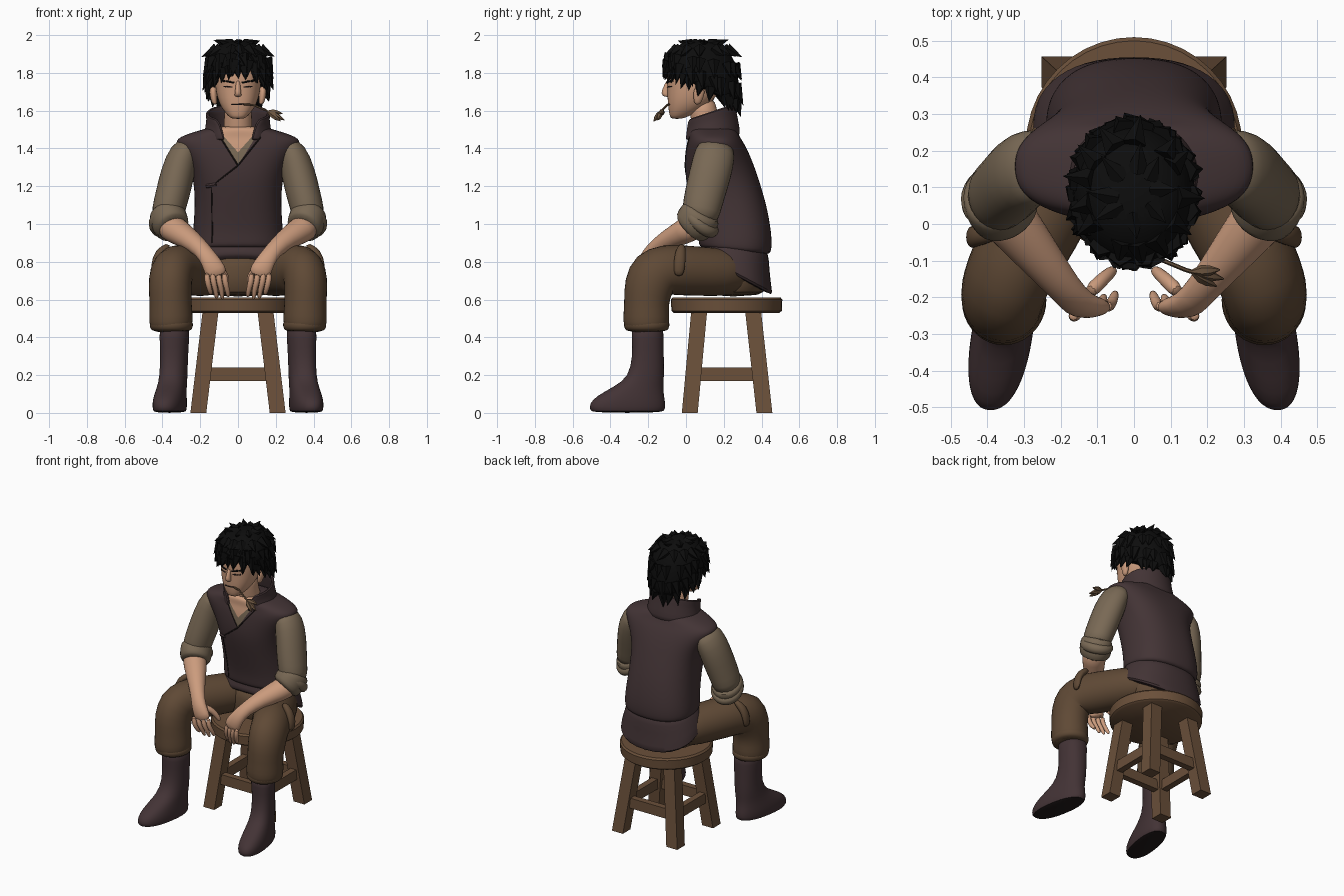
import bpy, bmesh, math, random
from mathutils import Vector, Matrix
from mathutils.bvhtree import BVHTree

if "Cube" in bpy.data.objects:
    bpy.data.objects.remove(bpy.data.objects["Cube"])
random.seed(4)

def material(name, *c):
    m = bpy.data.materials.new(name)
    m.diffuse_color = (*c, 1)
    m.use_nodes = True
    m.node_tree.nodes["Principled BSDF"].inputs["Base Color"].default_value = m.diffuse_color
    return m
VEST = material("dark plum cloth", .056, .034, .036)
BOOT = material("boot leather", .056, .033, .036)
SLEEVE = material("grey tan linen", .19, .14, .09)
PANTS = material("brown cloth", .115, .067, .036)
SKIN = material("skin", .60, .33, .205)
HAIR = material("black hair", .004, .004, .004)
WOOD = material("stool wood", .145, .08, .042)
DARK = material("dark line", .015, .01, .01)
STRAW = material("dry straw", .15, .09, .05)

def add_object(name, bm, mats, mirror=False, sub=0, thick=0):
    """Turn a bmesh into an object and bake its modifiers."""
    bmesh.ops.recalc_face_normals(bm, faces=bm.faces)
    me = bpy.data.meshes.new(name)
    bm.to_mesh(me)
    bm.free()
    for m in mats:
        me.materials.append(m)
    ob = bpy.data.objects.new(name, me)
    bpy.context.collection.objects.link(ob)
    if thick:
        s = ob.modifiers.new("Solid", 'SOLIDIFY')
        s.thickness, s.offset = thick, 0
    if sub:
        ob.modifiers.new("Sub", 'SUBSURF').levels = sub
    if mirror:
        ob.modifiers.new("Mirror", 'MIRROR').use_mirror_merge = False
    dg = bpy.context.evaluated_depsgraph_get()
    baked = bpy.data.meshes.new_from_object(ob.evaluated_get(dg))
    ob.modifiers.clear()
    ob.data = baked
    return ob

def skin_rings(rings, closed=True):
    bm = bmesh.new()
    vs = [[bm.verts.new(p) for p in r] for r in rings]
    n = len(vs[0])
    for a, b in zip(vs, vs[1:]):
        for i in range(n if closed else n - 1):
            j = (i + 1) % n
            bm.faces.new((a[i], a[j], b[j], b[i]))
    if closed:
        bm.faces.new(vs[0][::-1])
        bm.faces.new(vs[-1])
    return bm

def stack(name, rings, mat, n=20, p=2.0, sub=1, shear=0, **kw):
    """Stacked ellipses: (cx, cy, z, rx, ry, tilt, front gap in degrees)."""
    out, gap = [], False
    for r in rings:
        cx, cy, z, rx, ry, tilt, g = (tuple(r) + (0, 0))[:7]
        gap = gap or g > 0
        pts = []
        for i in range(n):
            t = i / (n - 1) if g else i / n
            a = math.radians(-90 + g + t * (360 - 2 * g))
            c, s = math.cos(a), math.sin(a)
            x = rx * math.copysign(abs(c) ** (2 / p), c)
            y = ry * math.copysign(abs(s) ** (2 / p), s)
            pts.append((cx + x + shear * (cy + y + .2), cy + y, z + tilt * y))
        out.append(pts)
    return add_object(name, skin_rings(out, not gap), [mat], sub=sub, **kw)

def tube_bm(pts, n=14):
    """Tube along a path of (x, y, z, radius sideways, radius across)."""
    P = [Vector(p[:3]) for p in pts]
    out = []
    for i, p in enumerate(pts):
        t = (P[min(i + 1, len(P) - 1)] - P[max(i - 1, 0)]).normalized()
        ref = Vector((1, 0, 0)) if abs(t.x) < .85 else Vector((0, 1, 0))
        u = (ref - t * ref.dot(t)).normalized()
        v = t.cross(u)
        ra, rb = p[3], p[-1]
        out.append([P[i] + u * ra * math.cos(k * math.tau / n) + v * rb * math.sin(k * math.tau / n)
                    for k in range(n)])
    return skin_rings(out)

def tube(name, pts, mat, n=14, sub=1, **kw):
    return add_object(name, tube_bm(pts, n), [mat], sub=sub, **kw)

def beam(name, p, q, w, h, mirror=False):
    p, q = Vector(p), Vector(q)
    bm = bmesh.new()
    rot = Matrix.Rotation(0, 4, 'Z')
    r = [[c + Vector(o) for o in offs] for c, offs in
         ((e, [(a * w, b * w, 0) for a, b in ((-1, -1), (1, -1), (1, 1), (-1, 1))] if h is None else
           ([(0, a * w, b * h) for a, b in ((-1, -1), (1, -1), (1, 1), (-1, 1))] if abs(q.x - p.x) > abs(q.y - p.y)
            else [(a * w, 0, b * h) for a, b in ((-1, -1), (1, -1), (1, 1), (-1, 1))])) for e in (p, q))]
    bm.free()
    return add_object(name, skin_rings(r), [WOOD], mirror=mirror)

def surface_line(name, target, path, rad, mat, mirror=False, steps=8):
    """Thin line laid on the front of a surface through (x, z) points."""
    bv = BVHTree.FromPolygons([v.co for v in target.data.vertices], [p.vertices for p in target.data.polygons])
    pts = []
    for (x0, z0), (x1, z1) in zip(path, path[1:]):
        for k in range(steps + 1):
            x, z = x0 + (x1 - x0) * k / steps, z0 + (z1 - z0) * k / steps
            hit = bv.ray_cast(Vector((x, -2, z)), Vector((0, 1, 0)))[0]
            if hit and (not pts or (hit - Vector(pts[-1][:3])).length > .001):
                pts.append((*hit, rad, rad))
    return tube(name, pts, mat, n=6, sub=0, mirror=mirror)

# Stool
stack("seat", [(0, .215, z, r, r) for z, r in ((.53, .28), (.54, .292), (.60, .295), (.612, .285))], WOOD, n=40, sub=0)
for y0, y1, nm in ((.02, .07, "front"), (.415, .355, "back")):
    beam(nm + "_stool_legs", (.21, y0, 0), (.145, y1, .54), .042, None, True)
    beam(nm + "_stretcher", (-.185, y0 + (y1 - y0) * .38, .205), (.185, y0 + (y1 - y0) * .38, .205), .022, .035)
beam("side_stretchers", (.185, .05, .205), (.185, .39, .205), .022, .035, True)

# Trousers
stack("pelvis", [(0, .25, .615, .2, .15), (0, .25, .66, .24, .18), (0, .25, .78, .23, .18), (0, .25, .86, .2, .15)], PANTS)
tube("trouser_legs", [(.10, .32, .74, .12, .12), (.19, .16, .745, .135, .13), (.28, -.02, .755, .132, .135),
     (.33, -.11, .76, .125, .137), (.355, -.17, .74, .118, .148), (.36, -.2, .67, .116, .135),
     (.357, -.21, .58, .112, .118), (.355, -.21, .51, .118, .125), (.355, -.21, .46, .116, .122),
     (.352, -.208, .43, .095, .10)], PANTS, n=18, mirror=True)
stack("trouser_cuffs", [(.353, -.208, z, r, r + .006) for z, r in ((.43, .09), (.44, .113), (.475, .119), (.50, .105))],
      PANTS, mirror=True)
tube("trouser_side_flaps", [(.36, -.02, .89, .02, .02), (.42, -.03, .85, .026, .03), (.445, -.035, .78, .02, .034),
     (.44, -.04, .72, .015, .025)], PANTS, n=10, mirror=True)

# Boots, with dark soles
boots = stack("boots", [(.345, -.31, 0, .08, .195), (.345, -.31, .018, .083, .2), (.345, -.31, .05, .086, .203),
      (.345, -.295, .09, .082, .18), (.342, -.25, .14, .075, .13), (.34, -.21, .19, .073, .095),
      (.338, -.2, .3, .072, .083), (.336, -.203, .4, .078, .085), (.336, -.205, .47, .08, .087)],
      BOOT, n=22, p=2.3, shear=-.15, mirror=True)
boots.data.materials.append(DARK)
for f in boots.data.polygons:
    f.material_index = int(f.center.z < .008)

# Vest body, cut along the neckline so skin and shirt show in the V
vest = stack("vest", [(0, .26, .85, .225, .175, -.1), (0, .26, .87, .245, .195, -.1), (0, .26, .95, .24, .195), (0, .228, 1.1, .228, .2),
      (0, .19, 1.24, .235, .195), (0, .172, 1.34, .275, .178), (0, .158, 1.42, .335, .155), (0, .15, 1.46, .325, .135),
      (0, .14, 1.5, .19, .13), (0, .13, 1.52, .12, .1)], VEST, n=28, p=2.4, sub=2)
necklines = ((1.31, .62), (1.38, .9))
bm = bmesh.new()
bm.from_mesh(vest.data)
for z0, s in necklines:
    for side in (1, -1):
        bmesh.ops.bisect_plane(bm, geom=bm.verts[:] + bm.edges[:] + bm.faces[:], plane_co=(0, 0, z0), plane_no=(side, 0, -s))
for f in bm.faces:
    c = f.calc_center_median()
    if c.y < .12:
        f.material_index = sum(abs(c.x) < (c.z - z0) * s for z0, s in necklines)
bm.to_mesh(vest.data)
bm.free()
vest.data.materials.append(SLEEVE)
vest.data.materials.append(SKIN)
surface_line("vest_overlap_edge", vest, [(.12, 1.46), (0, 1.31), (-.14, 1.2), (-.135, .9)], .004, DARK)
surface_line("vest_lapel_edge", vest, [(-.1, 1.47), (0, 1.31)], .004, DARK)
surface_line("vest_toggle", vest, [(-.165, 1.2), (-.115, 1.21)], .011, VEST)
stack("vest_skirt", [(0, .265, .92, .22, .165, -.1), (0, .265, .86, .24, .175, -.3), (0, .265, .79, .27, .182, -.48),
      (0, .265, .735, .28, .195, -.54), (0, .265, .72, .272, .187, -.54)], VEST, n=28, p=2.3)
stack("collar", [(0, .135, 1.455, .175, .145, .1, 22), (0, .13, 1.50, .165, .14, .2, 28),
      (0, .12, 1.56, .155, .135, .3, 36), (0, .115, 1.59, .165, .137, .34, 44)], VEST, n=26, thick=.022)

# Sleeves with rolled cuffs
tube("sleeves", [(.24, .16, 1.42, .06, .09), (.285, .155, 1.38, .085, .112), (.32, .13, 1.27, .093, .115), (.345, .10, 1.16, .093, .11),
     (.37, .08, 1.07, .09, .105), (.375, .07, 1.01, .085, .095)], SLEEVE, mirror=True)
tube("rolled_cuffs", [(.378, .092, 1.07, .075, .09), (.376, .086, 1.06, .1, .112), (.366, .06, 1.02, .102, .115),
     (.35, .03, .985, .1, .11), (.342, .015, .972, .08, .09)], SLEEVE, mirror=True)
tube("cuff_fold", [(.383, .098, 1.04, .08, .09), (.38, .09, 1.03, .106, .118), (.368, .068, 1.005, .108, .12),
     (.362, .058, .995, .08, .09)], SLEEVE, mirror=True)

# Forearms and hands
tube("forearms", [(.38, .06, 1.0, .08, .08), (.33, 0, .965, .078, .07), (.25, -.1, .915, .06, .055), (.185, -.18, .86, .046, .042),
     (.15, -.22, .81, .05, .036), (.12, -.228, .755, .06, .032), (.11, -.225, .72, .056, .026)], SKIN, mirror=True)
for i in range(4):
    x, y = .068 + .031 * i, -.215 - .009 * i
    tip = (.61, .595, .60, .625)[i]
    tube("finger_%d" % (i + 1), [(x + .006, y - .008, .745, .017), (x, y - .012, .69, .017), (x - .012, y + .01, .65, .015),
         (x - .018, y + .03, tip, .011)], SKIN, n=8, mirror=True)
tube("thumbs", [(.125, -.19, .80, .024), (.09, -.155, .765, .021), (.062, -.13, .72, .018), (.055, -.125, .69, .012)],
     SKIN, n=8, mirror=True)

# Neck, head and face
tube("neck", [(0, .13, 1.42, .085), (0, .115, 1.5, .078), (0, .09, 1.6, .074), (0, .08, 1.66, .074)], SKIN)
head = stack("head", [(0, -.05, 1.556, .032, .026), (0, -.035, 1.57, .052, .052), (0, .005, 1.615, .09, .1), (0, .03, 1.67, .112, .13),
      (0, .045, 1.73, .122, .145), (0, .05, 1.79, .127, .158), (0, .06, 1.87, .12, .15), (0, .06, 1.92, .07, .09)],
      SKIN, p=2.3)
stack("nose", [(0, -.09, 1.765, .012, .014), (0, -.104, 1.72, .014, .02), (0, -.112, 1.69, .02, .024), (0, -.1, 1.672, .02, .018)],
      SKIN, n=8, sub=1)
stack("ears", [(.122, .06, 1.63, .012, .015), (.128, .065, 1.66, .018, .026), (.132, .07, 1.70, .022, .034),
      (.13, .07, 1.73, .015, .02)], SKIN, n=10, mirror=True)
surface_line("brows", head, [(.02, 1.748), (.085, 1.76)], .006, HAIR, True)
surface_line("eyes", head, [(.028, 1.725), (.075, 1.728)], .004, DARK, True)
surface_line("mouth", head, [(-.035, 1.632), (.035, 1.635)], .0035, DARK)

# Hair: tilted cap and rows of pointed locks
stack("hair_cap", [(0, .085, 1.715, .14, .17, -.5), (0, .085, 1.735, .163, .2, -.48), (0, .085, 1.80, .172, .2, -.3),
      (0, .085, 1.88, .162, .182, -.1), (0, .08, 1.945, .12, .13), (0, .075, 1.975, .05, .06)], HAIR)
bm = bmesh.new()
for z, rx, ry, tilt, count, length, out, up in (
        (1.735, .148, .186, -.5, 20, .085, .28, -1), (1.79, .158, .185, -.35, 20, .11, .35, -1),
        (1.86, .155, .178, -.15, 17, .10, .5, -1), (1.92, .125, .14, 0, 13, .09, .9, -.45), (1.95, .06, .07, 0, 8, .08, .7, .25)):
    for k in range(count):
        a = (k + random.uniform(-.3, .3)) * math.tau / count
        o = Vector((math.cos(a), math.sin(a), 0))
        base = Vector((rx * o.x, .085 + ry * o.y, z + tilt * ry * o.y))
        d = (o * out + Vector((-o.y, o.x, 0)) * random.uniform(-.25, .25) + Vector((0, 0, up))).normalized()
        ln = length * random.uniform(.8, 1.1)
        m = Matrix.Translation(base + d * ln * .4) @ d.to_track_quat('Z', 'Y').to_matrix().to_4x4()
        bmesh.ops.create_cone(bm, cap_ends=True, segments=5, radius1=.034, radius2=0, depth=ln, matrix=m)
add_object("hair_locks", bm, [HAIR])

# Straw with a grain head
tube("straw_stem", [(.02, -.085, 1.635, .006), (.08, -.10, 1.63, .006), (.14, -.125, 1.605, .006), (.19, -.14, 1.58, .006)],
     STRAW, n=6, sub=0)
for i, tip in enumerate(((.245, -.15, 1.55), (.225, -.17, 1.545), (.235, -.125, 1.585))):
    a, b = Vector((.155, -.13, 1.597)), Vector(tip)
    tube("straw_grain_%d" % (i + 1), [(*a.lerp(b, t), r) for t, r in ((0, .004), (.35, .016), (.65, .014), (1, .002))],
         STRAW, n=6, sub=0)

# Smooth shading with sharp edges kept
for ob in bpy.context.scene.objects:
    ob.select_set(True)
    bpy.context.view_layer.objects.active = ob
bpy.ops.object.shade_smooth_by_angle(angle=math.radians(40))
